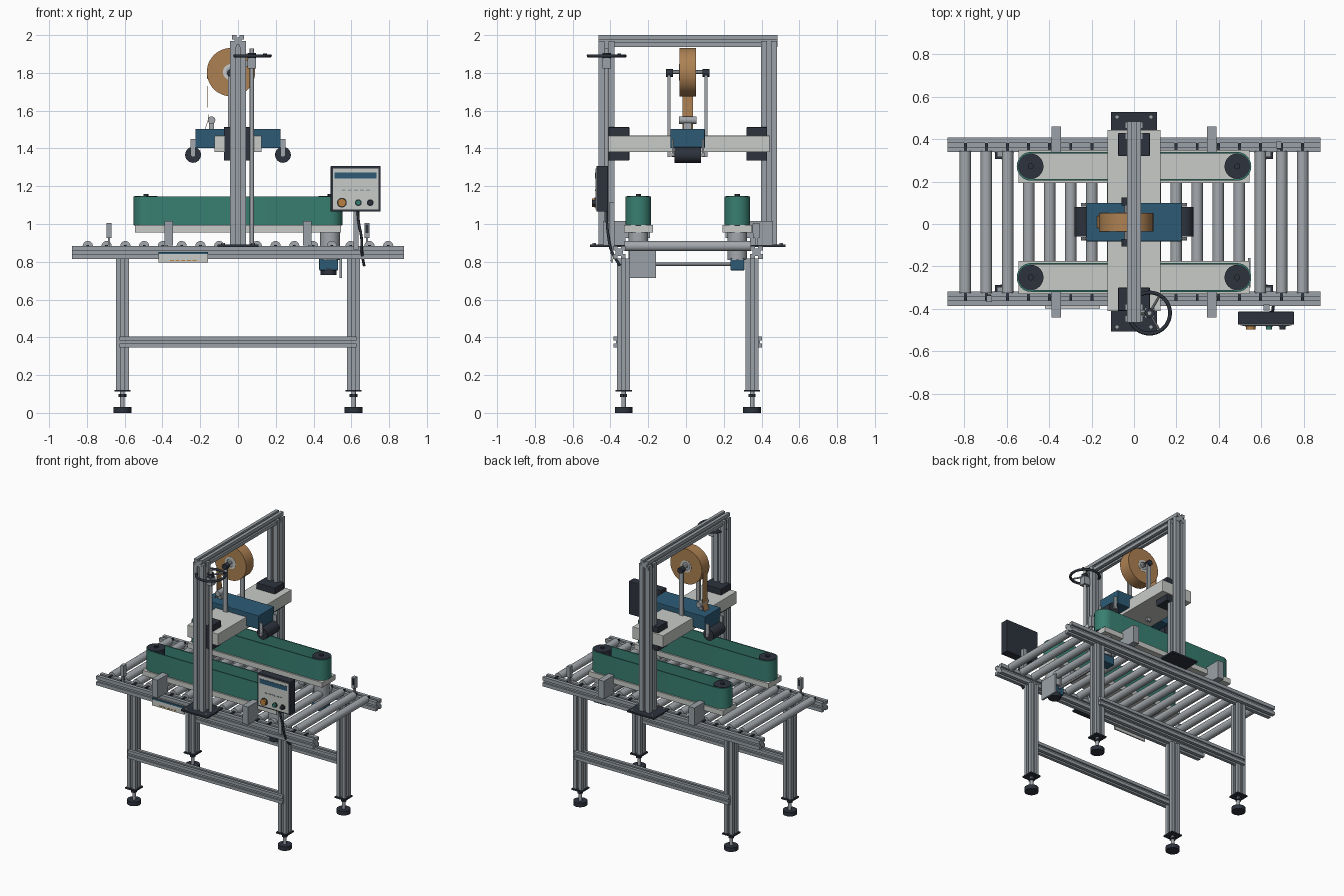
import bpy, bmesh, math
from mathutils import Vector

if "Cube" in bpy.data.objects:
    bpy.data.objects.remove(bpy.data.objects["Cube"])


def material(name, r, g, b):
    m = bpy.data.materials.new(name)
    m.use_nodes = True
    m.diffuse_color = (r, g, b, 1)
    m.node_tree.nodes["Principled BSDF"].inputs["Base Color"].default_value = (r, g, b, 1)
    return m


ALU = material("aluminium", .32, .355, .385)
STEEL = material("steel", .37, .395, .42)
LIGHT = material("light_grey", .58, .60, .57)
GREEN = material("belt_green", .04, .21, .165)
BLUE = material("blue", .026, .105, .18)
TAN = material("tape_tan", .42, .22, .085)
DARK = material("dark_grey", .026, .032, .045)
ORANGE = material("orange", .5, .22, .05)
CY = .01  # depth of the centre plane


def finish(name, bm, mat, smooth=False, bevel=0):
    bmesh.ops.recalc_face_normals(bm, faces=bm.faces)
    me = bpy.data.meshes.new(name)
    bm.to_mesh(me)
    bm.free()
    ob = bpy.data.objects.new(name, me)
    bpy.context.collection.objects.link(ob)
    me.materials.append(mat)
    if bevel:
        mod = ob.modifiers.new("bevel", "BEVEL")
        mod.width, mod.segments = bevel, 2
    if smooth:
        bpy.ops.object.select_all(action="DESELECT")
        ob.select_set(True)
        bpy.context.view_layer.objects.active = ob
        bpy.ops.object.shade_smooth_by_angle()
    return ob


def box(name, x, y, z, mat, bevel=0):
    bm = bmesh.new()
    bmesh.ops.create_cube(bm, size=1)
    for v in bm.verts:
        v.co = [lo + (c + .5) * (hi - lo) for c, (lo, hi) in zip(v.co, (x, y, z))]
    return finish(name, bm, mat, bevel=bevel)


def block(name, c, s, mat, bevel=0):
    return box(name, *[(a - b / 2, a + b / 2) for a, b in zip(c, s)], mat, bevel)


def prism(name, a, b, outline, mat, smooth=False, hole=None):
    """Sweep an outline from a to b; a second outline makes it hollow."""
    a, b = Vector(a), Vector(b)
    d = (b - a).normalized()
    u = Vector((1, 0, 0)) if abs(d.x) < .7 else Vector((0, 1, 0))
    u = (u - d * u.dot(d)).normalized()
    w = d.cross(u)
    bm = bmesh.new()

    def ring(pts, o):
        return [bm.verts.new(o + u * p + w * q) for p, q in pts]

    def walls(r, s):
        for i in range(len(r)):
            j = (i + 1) % len(r)
            bm.faces.new((r[i], r[j], s[j], s[i]))

    lo, hi = ring(outline, a), ring(outline, b)
    walls(lo, hi)
    if hole:
        lo2, hi2 = ring(hole, a), ring(hole, b)
        walls(lo2, hi2)
        walls(lo, lo2)
        walls(hi, hi2)
    else:
        bm.faces.new(lo)
        bm.faces.new(hi)
    return finish(name, bm, mat, smooth)


def circle(r, n=24):
    return [(r * math.cos(2 * math.pi * i / n), r * math.sin(2 * math.pi * i / n)) for i in range(n)]


def stadium(half, r, n=12):
    return [(s * half + s * r * math.sin(math.pi * i / n), s * -r * math.cos(math.pi * i / n))
            for s in (1, -1) for i in range(n + 1)]


def rod(name, a, b, r, mat, n=24):
    return prism(name, a, b, circle(r, n), mat, True)


def extrusion(name, a, b, w):
    """Square framing bar with a slot along each side."""
    h, g, d = w / 2, w * .13, w * .2
    side = [(-h, -h), (-g, -h), (-g, d - h), (g, d - h), (g, -h)]
    pts = []
    for _ in range(4):
        pts += side
        side = [(-q, p) for p, q in side]
    return prism(name, a, b, pts, ALU)


def tube(name, pts, r, mat, cyclic=False):
    cu = bpy.data.curves.new(name, "CURVE")
    cu.dimensions, cu.bevel_depth, cu.bevel_resolution = "3D", r, 3
    sp = cu.splines.new("NURBS" if not cyclic else "POLY")
    sp.points.add(len(pts) - 1)
    for p, co in zip(sp.points, pts):
        p.co = (*co, 1)
    sp.use_cyclic_u, sp.use_endpoint_u = cyclic, True
    ob = bpy.data.objects.new(name, cu)
    bpy.context.collection.objects.link(ob)
    cu.materials.append(mat)


# Conveyor frame, legs, columns and side belts, front and back
for s, side in ((-1, "front"), (1, "back")):
    def Y(v):
        return CY + s * v

    def span(a, b):
        return tuple(sorted((Y(a), Y(b))))

    extrusion(f"{side}_rail", (-.88, Y(.363), .85), (.88, Y(.363), .85), .068)
    extrusion(f"{side}_stretcher", (-.628, Y(.363), .375), (.628, Y(.363), .375), .06)
    for x in (-.612, .612):
        y = Y(.34)
        extrusion(f"{side}_leg", (x, y, .12), (x, y, .817), .068)
        block(f"{side}_leg_plate", (x, y, .117), (.086, .086, .01), DARK)
        rod(f"{side}_foot_stem", (x, y, .03), (x, y, .115), .012, STEEL, 16)
        rod(f"{side}_foot_nut", (x, y, .085), (x, y, .1), .021, DARK, 6)
        rod(f"{side}_foot", (x, y, 0), (x, y, .03), .047, DARK)
    # column with base plate
    extrusion(f"{side}_column", (0, Y(.43), .885), (0, Y(.43), 1.97), .084)
    block(f"{side}_base_plate", (0, Y(.428), .885), (.216, .18, .012), DARK)
    for x in (-.08, .08):
        for y in (.36, .495):
            rod(f"{side}_plate_bolt", (x, Y(y), .885), (x, Y(y), .9), .011, STEEL, 6)
    # slide carriage for the head beam
    box(f"{side}_carriage", (-.075, .075), span(.31, .42), (1.335, 1.513), DARK, .004)
    # belt drive unit
    yb = Y(.262)
    prism(f"{side}_belt", (0, yb, .995), (0, yb, 1.145), stadium(.485, .068), GREEN, True, stadium(.485, .06))
    block(f"{side}_belt_bed", (0, yb, .975), (1.09, .155, .038), LIGHT)
    for x in (-.487, .487):
        rod(f"{side}_pulley", (x, yb, .99), (x, yb, 1.148), .06, DARK, 32)
        rod(f"{side}_pulley_cap", (x, yb, 1.148), (x, yb, 1.158), .014, DARK, 12)
    rod(f"{side}_drive_neck", (.487, yb, .81), (.487, yb, .958), .052, STEEL)
    block(f"{side}_gearbox", (.48, Y(.262), .787), (.1, .075, .065), BLUE, .004)
    for x in (-.367, .367):
        box(f"{side}_belt_bracket", (x - .023, x + .023), span(.33, .45), (.885, 1.015), ALU)
        box(f"{side}_belt_arm", (x - .023, x + .023), span(.2, .34), (.925, .957), ALU)
    # roller axle ends
    for i in range(17):
        x = (i - 8) * .0994
        block(f"{side}_axle_end", (x, Y(.352), .884), (.014, .04, .012), DARK)
    # photo sensor
    x = s * .683
    box(f"{side}_sensor_post", (x - .006, x + .006), span(.355, .37), (.88, .95), STEEL)
    block(f"{side}_sensor", (x, Y(.362), .965), (.026, .032, .08), ALU)
    block(f"{side}_sensor_lens", (x, Y(.345), .975), (.016, .006, .045), DARK)

for i in range(17):
    x = (i - 8) * .0994
    rod("roller", (x, CY - .335, .883), (x, CY + .335, .883), .027, STEEL)

# Top beam and head beam
extrusion("top_beam", (0, CY - .474, 1.968), (0, CY + .474, 1.968), .064)
box("head_beam", (-.125, .125), (-.41, .443), (1.38, 1.468), LIGHT, .003)

# Belt cross shaft and drive cover
rod("cross_shaft", (.48, -.2, .787), (.48, .25, .787), .009, STEEL, 12)
box("drive_cover", (.537, .55), (-.30, -.16), (.715, .857), ALU)
rod("drive_motor", (.48, -.25, .73), (.48, -.25, .765), .042, DARK)

# Taping head with press rollers
box("head_body", (-.225, .225), (-.082, .1), (1.402, 1.503), BLUE, .004)
for x in (-.238, .238):
    rod("press_roller", (x, -.06, 1.366), (x, .08, 1.366), .042, DARK)
    for y in (-.07, .09):
        block("roller_arm", (x, y, 1.405), (.026, .008, .09), STEEL)
        rod("roller_pin", (x, y - .008, 1.366), (x, y + .008, 1.366), .012, STEEL, 12)

# Tape reel on its holder
rx, rz = -.037, 1.804
prism("tape_reel", (rx, -.035, rz), (rx, .052, rz), circle(.128, 48), TAN, True, circle(.042, 48))
prism("reel_core", (rx, -.037, rz), (rx, .054, rz), circle(.043), LIGHT, True, circle(.028))
rod("reel_hub", (rx, -.03, rz), (rx, .046, rz), .03, STEEL)
rod("reel_axle", (rx, -.1, rz), (rx, .12, rz), .01, STEEL, 12)
for y, k in ((-.09, -.088), (.106, .106)):
    block("reel_post", (rx, y, 1.575), (.032, .014, .44), STEEL)
    rod("reel_knob", (rx, k - .018, rz - .005), (rx, k + .018, rz - .005), .021, DARK, 12)
rod("guide_roller", (-.14, -.037, 1.55), (-.14, .055, 1.55), .02, STEEL)
block("guide_mount", (-.14, .009, 1.52), (.025, .042, .05), STEEL)
for a, b in (((-.162, 1.78), (-.158, 1.55)), ((-.158, 1.55), (-.175, 1.5))):
    prism("tape_strip", (a[0], .009, a[1]), (b[0], .009, b[1]),
          [(-.001, -.028), (.001, -.028), (.001, .028), (-.001, .028)], TAN)

# Height screw and handwheel
wx, wy, wz = .073, -.42, 1.89
rod("height_screw", (wx, wy, .89), (wx, wy, 1.93), .011, STEEL, 16)
block("screw_bearing", (wx, wy, 1.85), (.046, .046, .055), ALU)
block("screw_bracket", (.045, wy, 1.85), (.04, .03, .03), ALU)
tube("handwheel_rim", [(wx + p, wy + q, wz) for p, q in circle(.097, 40)], .009, DARK, True)
rod("handwheel_hub", (wx, wy, wz - .014), (wx, wy, wz + .014), .023, DARK)
for p, q in circle(.095, 3):
    rod("handwheel_spoke", (wx, wy, wz), (wx - p, wy + q, wz), .006, STEEL, 10)
rod("handwheel_grip", (wx + .07, wy + .067, wz), (wx + .07, wy + .067, wz + .012), .01, DARK, 12)

# Control box with display and buttons
box("control_box", (.49, .755), (-.474, -.413), (1.065, 1.307), DARK, .004)
box("control_face", (.502, .743), (-.479, -.472), (1.077, 1.295), LIGHT)
box("display_strip", (.512, .733), (-.482, -.478), (1.24, 1.272), BLUE)
for i in range(5):
    block("label_dash", (.56 + i * .032, -.48, 1.178), (.02, .003, .007), ALU)
for x, r, m in ((.55, .022, ORANGE), (.637, .014, GREEN), (.7, .014, DARK)):
    rod("button_collar", (x, -.478, 1.113), (x, -.484, 1.113), r + .004, DARK)
    rod("button", (x, -.478, 1.113), (x, -.498, 1.113), r, m)
block("control_post", (.625, -.393, .99), (.028, .028, .25), ALU)
tube("control_cable", [(.635, -.42, 1.07), (.635, -.42, 1.0), (.665, -.41, .93),
                       (.65, -.4, .85), (.668, -.35, .78)], .007, DARK)

# Information plate on the front rail
box("info_plate", (-.42, -.16), (-.396, -.387), (.795, .852), LIGHT)
box("info_band", (-.42, -.16), (-.399, -.395), (.84, .853), BLUE)
for i in range(5):
    block("info_dash", (-.35 + i * .03, -.397, .806), (.02, .003, .006), ORANGE)
